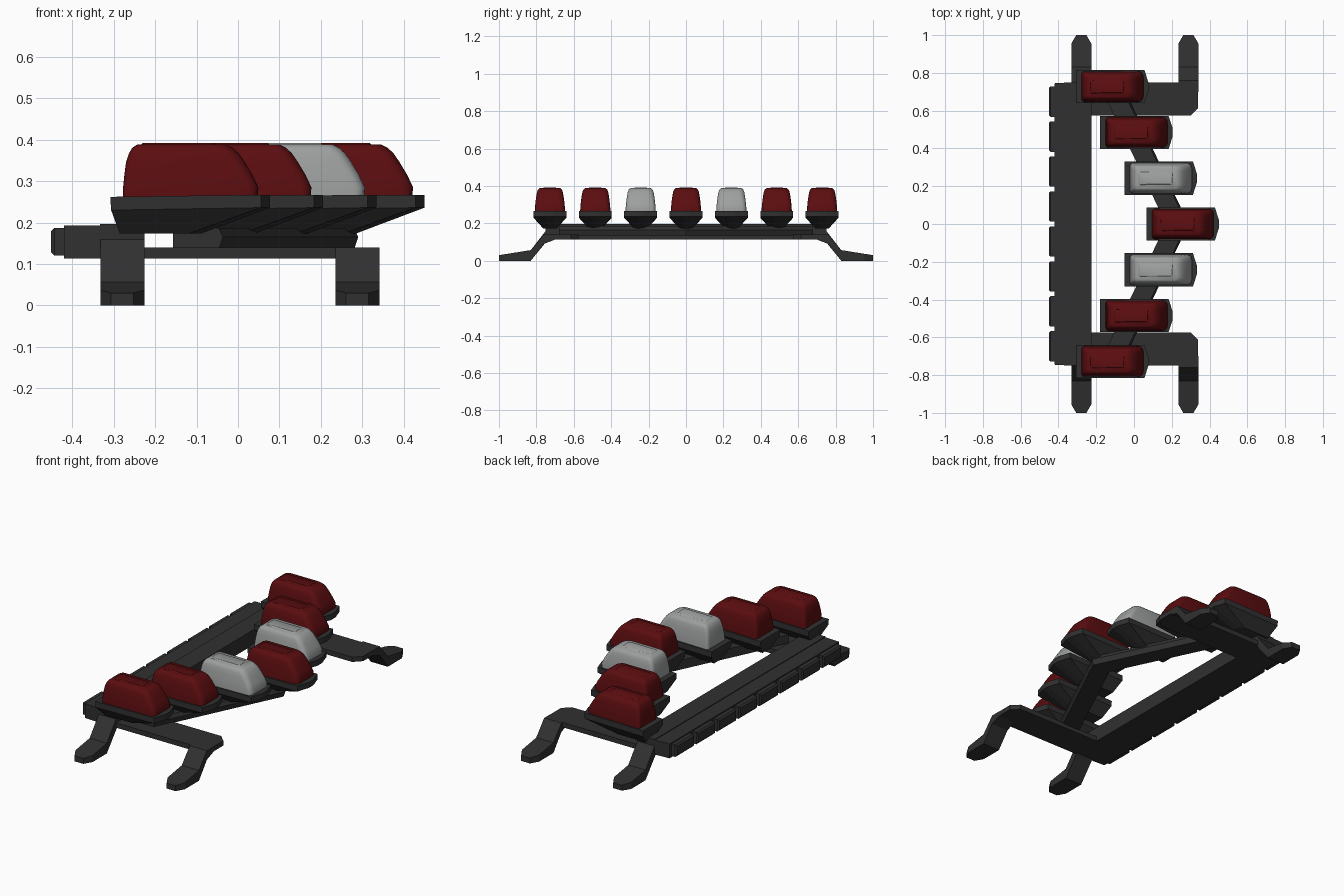
import bpy, bmesh, math

if "Cube" in bpy.data.objects:
    bpy.data.objects.remove(bpy.data.objects["Cube"])


def material(name, rgb):
    m = bpy.data.materials.new(name)
    m.diffuse_color = (*rgb, 1)
    m.use_nodes = True
    m.node_tree.nodes["Principled BSDF"].inputs["Base Color"].default_value = m.diffuse_color
    return m


DARK = material("dark grey plastic", (0.03, 0.03, 0.03))
RED = material("dark red lens", (0.105, 0.004, 0.005))
CLEAR = material("pale grey lens", (0.34, 0.35, 0.35))


def loft(name, rings, mat, smooth=False):
    """Skin a closed solid through rings holding equal point counts."""
    bm = bmesh.new()
    vs = [[bm.verts.new(p) for p in r] for r in rings]
    n = len(rings[0])
    for a, b in zip(vs, vs[1:]):
        for i in range(n):
            bm.faces.new((a[i], a[(i + 1) % n], b[(i + 1) % n], b[i]))
    bm.faces.new(vs[0])
    bm.faces.new(vs[-1])
    bmesh.ops.recalc_face_normals(bm, faces=bm.faces)
    me = bpy.data.meshes.new(name)
    bm.to_mesh(me)
    bm.free()
    me.materials.append(mat)
    ob = bpy.data.objects.new(name, me)
    bpy.context.collection.objects.link(ob)
    if smooth:
        bpy.ops.object.select_all(action='DESELECT')
        ob.select_set(True)
        bpy.context.view_layer.objects.active = ob
        bpy.ops.object.shade_smooth_by_angle(angle=math.radians(40))
    return ob


def prism(name, plan, z0, z1):
    return loft(name, [[(x, y, z) for x, y in plan] for z in (z0, z1)], DARK)


def rounded_plan(x0, x1, w, r_back, r_front):
    pts = []
    corners = [(x1, w, r_front, 0), (x0, w, r_back, 90),
               (x0, -w, r_back, 180), (x1, -w, r_front, 270)]
    for x, y, r, a in corners:
        cx = x - math.copysign(r, 1 if x == x1 else -1)
        cy = y - math.copysign(r, y)
        for k in range(5):
            t = math.radians(a + 22.5 * k)
            pts.append((cx + r * math.cos(t), cy + r * math.sin(t)))
    return pts


# Rear cross bar: main beam and thinner back rail
prism("rear_beam", [(-0.333, -0.75), (-0.225, -0.75), (-0.225, 0.75), (-0.333, 0.75)], 0.113, 0.197)
prism("rear_rail", [(-0.42, -0.745), (-0.33, -0.75), (-0.33, 0.75), (-0.42, 0.745)], 0.113, 0.193)

# Row of eight lamp blocks along the back
for i in range(8):
    y = (i - 3.5) * 0.185
    rings = []
    for x, h, z0, z1 in ((-0.41, 0.08, 0.12, 0.187), (-0.443, 0.08, 0.12, 0.187),
                         (-0.451, 0.072, 0.128, 0.179)):
        rings.append([(x, y - h, z0), (x, y + h, z0), (x, y + h, z1), (x, y - h, z1)])
    loft("rear_block", rings, DARK)

# Side arms and four feet
for s in (-1, 1):
    prism("side_arm", [(-0.23, s * 0.575), (0.30, s * 0.575), (0.34, s * 0.615),
                       (0.34, s * 0.75), (-0.23, s * 0.75)], 0.113, 0.14)
    for cx, top, name in ((-0.279, 0.175, "rear_foot"), (0.288, 0.14, "front_foot")):
        secs = [(0.70, 0.113, top, 0.053), (0.738 if top > 0.15 else 0.76, 0.113 if top > 0.15 else 0.09, top, 0.053),
                (0.83, 0, 0.057, 0.053), (0.955, 0, 0.037, 0.053), (1.0, 0, 0.03, 0.027)]
        loft(name, [[(cx - w, s * y, a), (cx + w, s * y, a), (cx + w, s * y, b), (cx - w, s * y, b)]
                    for y, a, b, w in secs], DARK)

# V-shaped lamp support
rings = []
for y in (-0.68, 0, 0.68):
    x = 0.28 - 0.48 * abs(y)
    rings.append([(x - 0.11, y, 0.135), (x, y, 0.135), (x + 0.01, y, 0.165),
                  (x, y, 0.187), (x - 0.11, y, 0.187)])
loft("v_support", rings, DARK)


# One lamp: keeled tray and rounded lens
def lamp(dx, y, mat):
    tray = []
    for z, zf, x0, x1, xt, w, wt in (
            (0.173, 0.173, -0.285, -0.12, -0.09, 0.036, 0.015),
            (0.23, 0.236, -0.306, 0.055, 0.077, 0.088, 0.02),
            (0.262, 0.267, -0.308, 0.055, 0.077, 0.088, 0.02)):
        plan = [(x0, -w, z), (x1, -w, zf), (xt, -wt, zf), (xt, wt, zf), (x1, w, zf), (x0, w, z)]
        tray.append([(px + dx, py + y, pz) for px, py, pz in plan])
    loft("lamp_tray", tray, DARK)
    lens = []
    for z, x0, x1, w, rb, rf in (
            (0.255, -0.278, 0.047, 0.081, 0.016, 0.026),
            (0.285, -0.277, 0.049, 0.080, 0.016, 0.026),
            (0.315, -0.274, 0.035, 0.077, 0.018, 0.028),
            (0.345, -0.270, 0.017, 0.073, 0.02, 0.03),
            (0.367, -0.263, 0.002, 0.069, 0.02, 0.03),
            (0.380, -0.255, -0.012, 0.064, 0.02, 0.03),
            (0.388, -0.243, -0.028, 0.055, 0.018, 0.026)):
        lens.append([(px + dx, py + y, z) for px, py in rounded_plan(x0, x1, w, rb, rf)])
    loft("lamp_lens", lens, mat, True)
    # raised strip on the lens top
    strip = [[(px + dx, py + y, z) for px, py in rounded_plan(-0.235 + i, -0.05 - i, 0.038 - i, 0.008, 0.008)]
             for z, i in ((0.386, 0), (0.392, 0.006))]
    loft("lens_top_strip", strip, mat, True)


for k, (dx, mat) in enumerate(((0.373, RED), (0.257, CLEAR), (0.128, RED), (0.0, RED))):
    for s in ((1,) if k == 0 else (-1, 1)):
        lamp(dx, s * k * 0.2425, mat)
